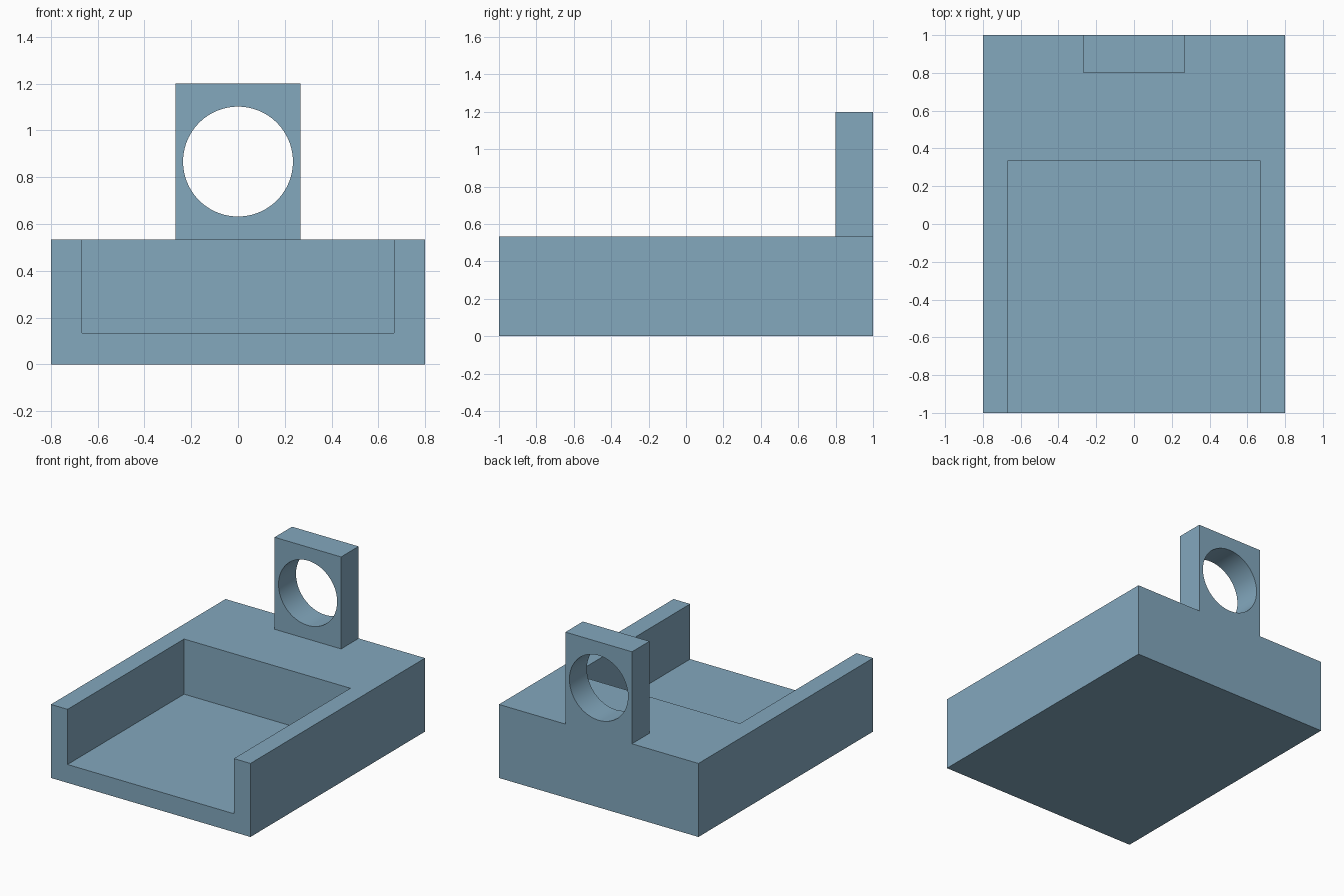
import bpy
import math

if "Cube" in bpy.data.objects:
    bpy.data.objects.remove(bpy.data.objects["Cube"])

blue = bpy.data.materials.new("steel_blue")
blue.diffuse_color = (0.227, 0.392, 0.515, 1.0)
blue.use_nodes = True
blue.node_tree.nodes["Principled BSDF"].inputs["Base Color"].default_value = blue.diffuse_color


def box(name, x, y, z):
    """Box spanning the given (min, max) ranges."""
    bpy.ops.mesh.primitive_cube_add(size=1, location=[sum(r) / 2 for r in (x, y, z)])
    obj = bpy.context.object
    obj.name = name
    obj.scale = [r[1] - r[0] for r in (x, y, z)]
    bpy.ops.object.transform_apply(location=True, rotation=True, scale=True)
    obj.data.materials.append(blue)
    return obj


def combine(target, tool, operation):
    """Apply a boolean and remove the tool object."""
    mod = target.modifiers.new(operation.lower(), 'BOOLEAN')
    mod.object, mod.operation, mod.solver = tool, operation, 'EXACT'
    bpy.context.view_layer.objects.active = target
    bpy.ops.object.modifier_apply(modifier=mod.name)
    bpy.data.objects.remove(tool, do_unlink=True)


W, TOP, RIM = 0.8, 0.533, 0.667

# Solid base block with a tray pocket open at the front and top
body = box("tray_body", (-W, W), (-1, 1), (0, TOP))
combine(body, box("pocket_cutter", (-RIM, RIM), (-1.2, 0.335), (0.133, 0.8)), 'DIFFERENCE')

# Upright lug flush with the back face, with a round through hole
lug = box("lug", (-0.267, 0.267), (0.8, 1), (TOP, 1.2))
bpy.ops.mesh.primitive_cylinder_add(vertices=96, radius=0.235, depth=0.6,
                                    location=(0, 0.9, 0.867),
                                    rotation=(math.pi / 2, 0, 0))
hole = bpy.context.object
hole.data.materials.append(blue)
combine(lug, hole, 'DIFFERENCE')
combine(body, lug, 'UNION')

# Smooth hole wall, sharp block edges
bpy.ops.object.select_all(action='DESELECT')
body.select_set(True)
bpy.context.view_layer.objects.active = body
bpy.ops.object.shade_smooth_by_angle(angle=math.radians(30))
